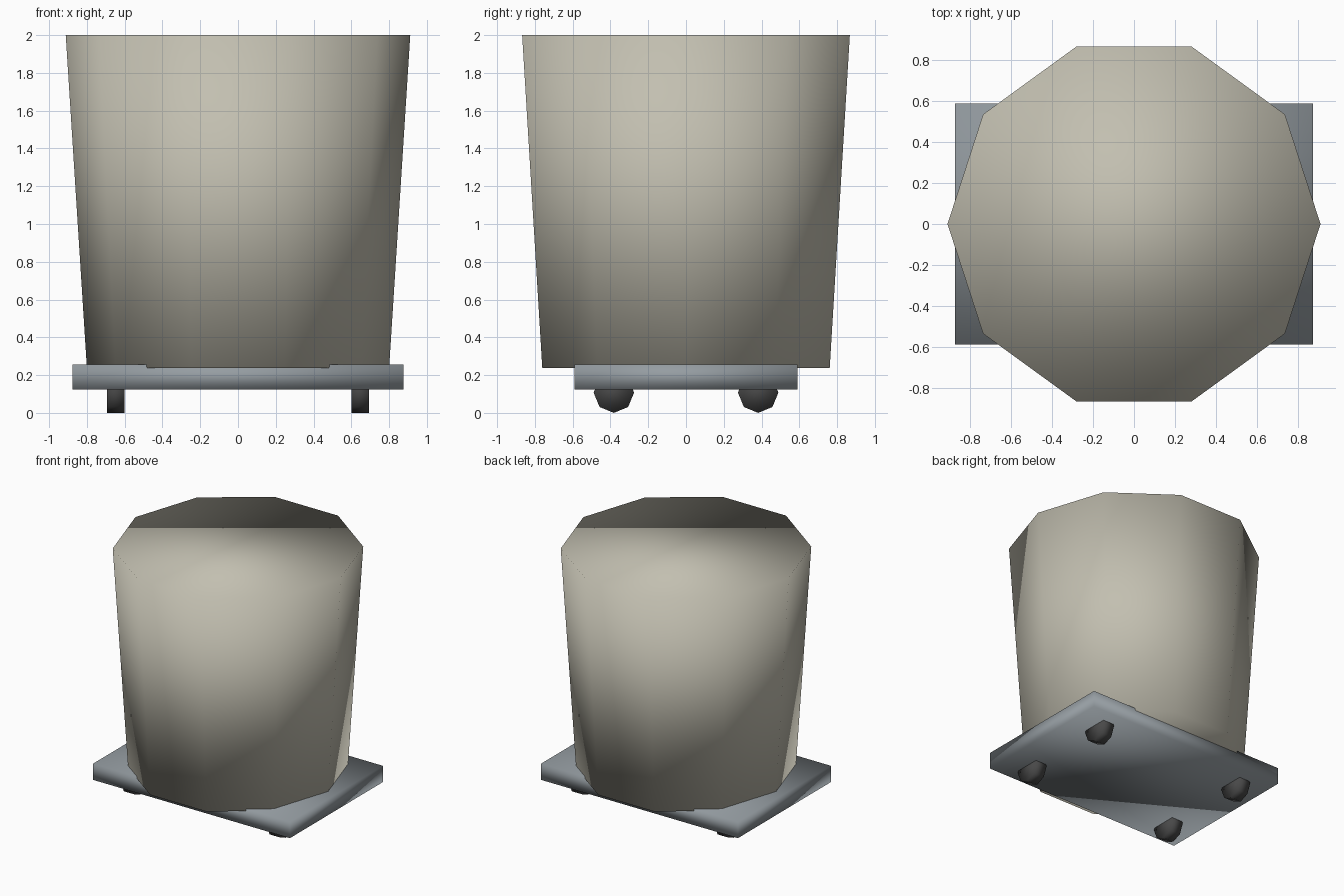
import bpy, bmesh
from math import cos, sin, tau
from mathutils import Vector

cube = bpy.data.objects.get("Cube")
if cube:
    bpy.data.objects.remove(cube, do_unlink=True)


def material(name, rgb):
    mat = bpy.data.materials.new(name)
    mat.use_nodes = True
    mat.diffuse_color = (*rgb, 1)
    mat.node_tree.nodes["Principled BSDF"].inputs["Base Color"].default_value = (*rgb, 1)
    return mat


def add_object(name, bm, mat):
    bmesh.ops.recalc_face_normals(bm, faces=bm.faces)
    for face in bm.faces:
        face.smooth = True
    mesh = bpy.data.meshes.new(name)
    bm.to_mesh(mesh)
    bm.free()
    mesh.materials.append(mat)
    obj = bpy.data.objects.new(name, mesh)
    bpy.context.collection.objects.link(obj)
    return obj


def ring(bm, sides, radius, centre, u, v):
    """Polygon of vertices in the plane of u and v, first corner along u."""
    return [bm.verts.new(centre + radius * (cos(tau * i / sides) * u + sin(tau * i / sides) * v))
            for i in range(sides)]


def drum(name, sides, start, end, r_start, r_end, u, v, mat):
    """Closed tapered prism between two centres."""
    bm = bmesh.new()
    a = ring(bm, sides, r_start, Vector(start), u, v)
    b = ring(bm, sides, r_end, Vector(end), u, v)
    for i in range(sides):
        j = (i + 1) % sides
        bm.faces.new((a[i], a[j], b[j], b[i]))
    bm.faces.new(a)
    bm.faces.new(b)
    return add_object(name, bm, mat)


X, Y, Z = Vector((1, 0, 0)), Vector((0, 1, 0)), Vector((0, 0, 1))
beige = material("warm beige", (0.54, 0.52, 0.435))
steel = material("blue grey", (0.30, 0.335, 0.36))
rubber = material("dark rubber", (0.065, 0.065, 0.065))

# Tapered ten-sided tub, wider at the top
drum("tub", 10, (0, 0, 0.237), (0, 0, 2), 0.80, 0.912, X, Y, beige)

# Flat base plate
bm = bmesh.new()
bmesh.ops.create_cube(bm, size=1)
bmesh.ops.scale(bm, vec=(1.75, 1.18, 0.13), verts=bm.verts)
bmesh.ops.translate(bm, vec=(0, 0, 0.19), verts=bm.verts)
add_object("base_plate", bm, steel)

# Four small wheels set into the plate
R = 0.107
for side, sx in (("left", 1), ("right", -1)):
    for end, sy in (("front", -1), ("back", 1)):
        drum(f"{end}_{side}_wheel", 8, (sx * 0.6, sy * 0.382, R), (sx * 0.694, sy * 0.382, R),
             R, R, Y, Z, rubber)
